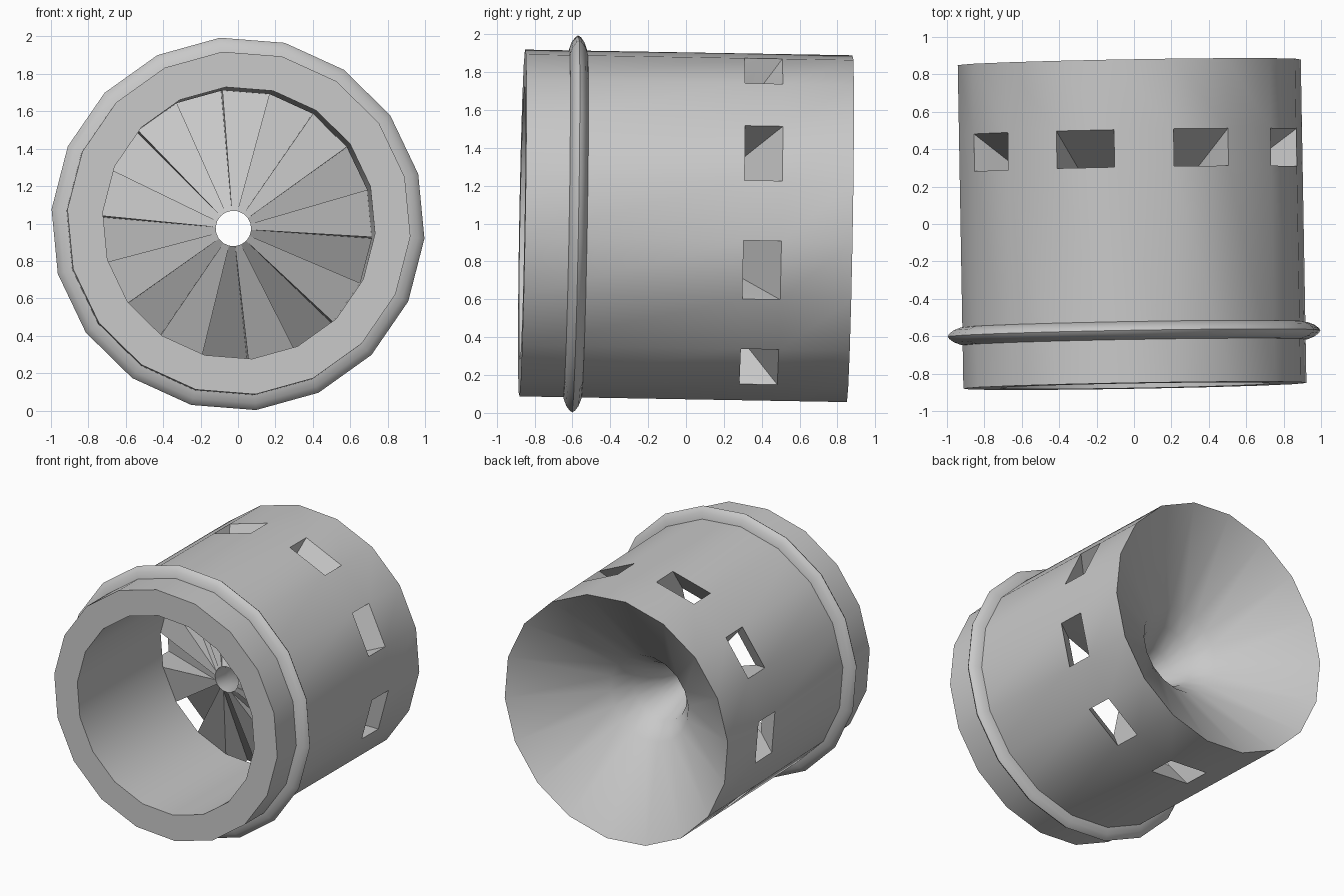
import bpy
import bmesh
import math
from mathutils import Matrix, Vector

cube = bpy.data.objects.get("Cube")
if cube:
    bpy.data.objects.remove(cube, do_unlink=True)

SIDES = 18
STEP = math.tau / SIDES
START = math.radians(95.5)
CENTRE = Vector((0, -0.585, 0.998))
TILT = Matrix.Rotation(math.radians(1), 4, 'Z') @ Matrix.Rotation(math.radians(-1), 4, 'X')
HUB_SHIFT = Vector((-0.016, 0, -0.016))  # the centre hole sits slightly off the axis

grey = bpy.data.materials.new("plain grey")
grey.use_nodes = True
COLOUR = (0.58, 0.58, 0.58, 1)
grey.diffuse_color = COLOUR
grey.node_tree.nodes["Principled BSDF"].inputs["Base Color"].default_value = COLOUR


def point(index, r, y):
    """Point at one of the polygon's corners, with the slight tilt applied."""
    a = START + index * STEP
    local = Vector((r * math.cos(a), y - CENTRE.y, r * math.sin(a)))
    if r < 0.2:
        local += HUB_SHIFT
    return CENTRE + TILT @ local


def sweep(bm, index, profile):
    """One flat-sided sector of a turned profile of (radius, depth) pairs."""
    for p, q in zip(profile, profile[1:]):
        corners = [point(index, *p), point(index + 1, *p),
                   point(index + 1, *q), point(index, *q)]
        bm.faces.new([bm.verts.new(c) for c in corners])


def finish(bm, name):
    bmesh.ops.remove_doubles(bm, verts=bm.verts, dist=0.0005)
    bmesh.ops.recalc_face_normals(bm, faces=bm.faces)
    mesh = bpy.data.meshes.new(name)
    bm.to_mesh(mesh)
    bm.free()
    mesh.materials.append(grey)
    ob = bpy.data.objects.new(name, mesh)
    bpy.context.collection.objects.link(ob)
    bpy.ops.object.select_all(action='DESELECT')
    ob.select_set(True)
    bpy.context.view_layer.objects.active = ob
    bpy.ops.object.shade_smooth_by_angle(angle=math.radians(30))


# Key points of the body section
FRONT, BACK = -0.865, 0.865
OUTER, BORE = 0.92, 0.73
front_in, front_out = (BORE, FRONT), (OUTER, FRONT)
bore_end, slot_front = (BORE, 0.15), (OUTER, 0.29)
slot_back, rim = (OUTER, 0.49), (OUTER, BACK)
hub = (0.095, -0.1)
# Flared rear funnel narrowing into the centre hole
funnel = [rim, (0.32, 0.46), (0.22, 0.33), (0.15, 0.17), (0.1, 0.03), hub]

# Body: closed sectors alternate with sectors that have a slanted window slot
bm = bmesh.new()
for i in range(SIDES):
    if i % 2:
        sweep(bm, i, [bore_end, front_in, front_out, slot_front, slot_back]
              + funnel + [bore_end])
    else:
        sweep(bm, i, [bore_end, front_in, front_out, slot_front, bore_end])
        sweep(bm, i, [slot_back] + funnel + [slot_back])
        # Side walls of the slot and the steps between the cone blades
        for edge in (i, i + 1):
            for tri in ((bore_end, slot_front, slot_back), (bore_end, slot_back, hub)):
                bm.faces.new([bm.verts.new(point(edge, *p)) for p in tri])
finish(bm, "vented_body")

# Rounded collar near the front
bm = bmesh.new()
half = [(0.91, 0.05), (0.93, 0.046), (0.965, 0.033), (0.99, 0.015), (1.0, 0.0)]
collar = [(r, CENTRE.y - w) for r, w in half] + [(r, CENTRE.y + w) for r, w in half[-2::-1]]
for i in range(SIDES):
    sweep(bm, i, collar + collar[:1])
finish(bm, "collar_ring")
